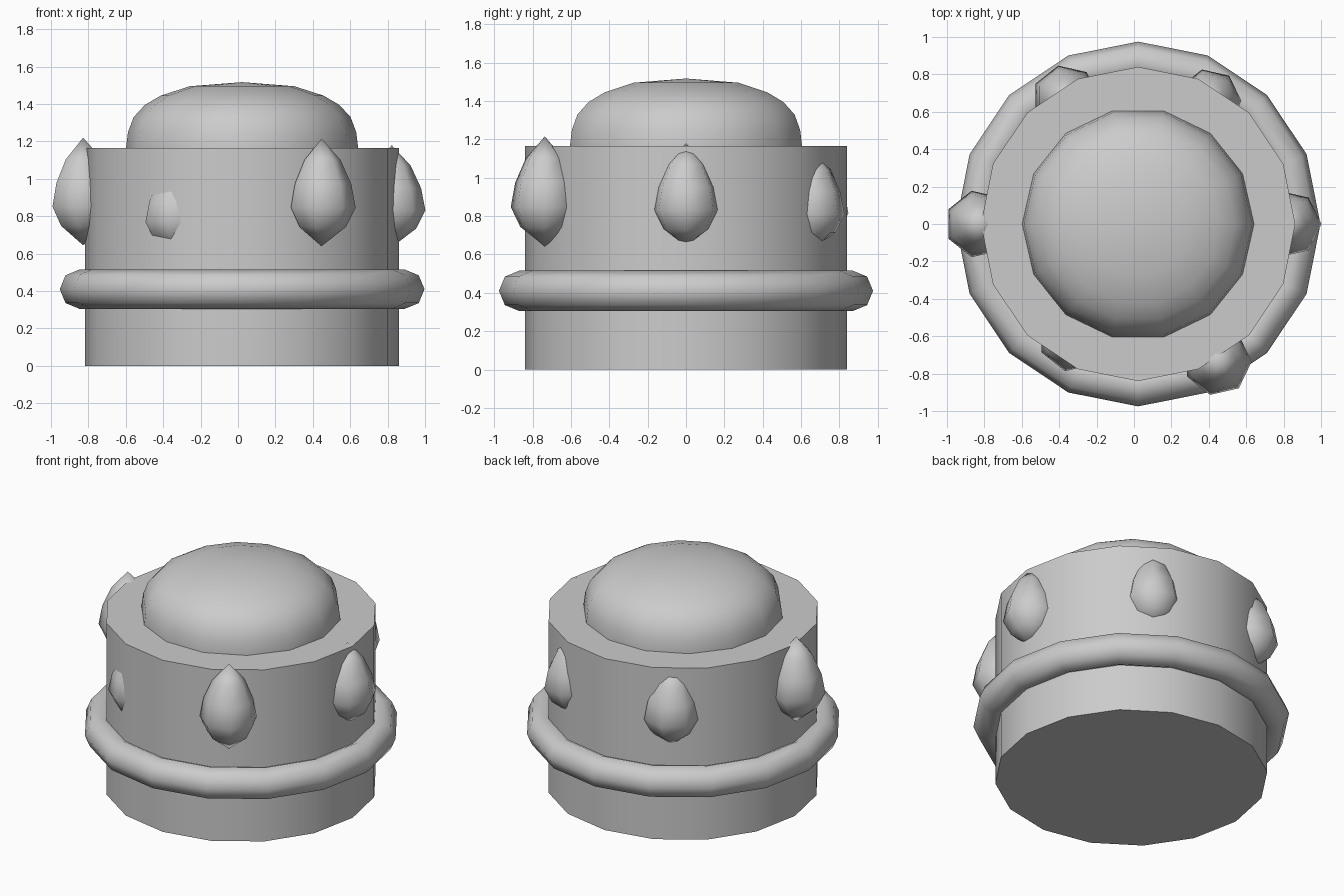
import bpy, bmesh, math

if "Cube" in bpy.data.objects:
    bpy.data.objects.remove(bpy.data.objects["Cube"])

CX = 0.022  # the turned parts share a slightly offset axis

grey = bpy.data.materials.new("plain grey")
grey.diffuse_color = (0.6, 0.6, 0.6, 1)
grey.use_nodes = True
grey.node_tree.nodes["Principled BSDF"].inputs["Base Color"].default_value = grey.diffuse_color


def lathe(name, profile, sides, loc, closed=False, crease=180):
    """Revolve (radius, z) points; radius 0 gives a pole."""
    bm = bmesh.new()
    rings = []
    for r, z in profile:
        if r == 0:
            rings.append([bm.verts.new((0, 0, z))] * sides)
        else:
            rings.append([bm.verts.new((r * math.cos(2 * math.pi * i / sides),
                                        r * math.sin(2 * math.pi * i / sides), z))
                          for i in range(sides)])
    pairs = list(zip(rings, rings[1:]))
    if closed:
        pairs.append((rings[-1], rings[0]))
    for a, b in pairs:
        for i in range(sides):
            j = (i + 1) % sides
            bm.faces.new(list(dict.fromkeys((a[i], a[j], b[j], b[i]))))
    if not closed:
        if profile[0][0]:
            bm.faces.new(rings[0][::-1])
        if profile[-1][0]:
            bm.faces.new(rings[-1])
    bmesh.ops.recalc_face_normals(bm, faces=bm.faces)
    for f in bm.faces:
        f.smooth = True
    for e in bm.edges:
        if len(e.link_faces) == 2 and e.calc_face_angle() > math.radians(crease):
            e.smooth = False
    mesh = bpy.data.meshes.new(name)
    bm.to_mesh(mesh)
    bm.free()
    mesh.materials.append(grey)
    obj = bpy.data.objects.new(name, mesh)
    obj.location = loc
    bpy.context.collection.objects.link(obj)
    return obj


# Drum body
lathe("body", [(0.84, 0), (0.84, 1.165)], 16, (CX, 0, 0), crease=40)

# Rounded band around the body
band = [(0.87 + 0.105 * math.cos(k * math.pi / 4),
         0.41 + 0.105 * math.sin(k * math.pi / 4)) for k in range(8)]
lathe("band", band, 16, (CX, 0, 0), closed=True)

# Dome on top
dome = [(0.62, 1.10), (0.62, 1.17), (0.61, 1.25), (0.58, 1.33), (0.52, 1.395),
        (0.435, 1.445), (0.28, 1.495), (0, 1.517)]
lathe("dome", dome, 14, (CX, 0, 0), crease=70)

# Teardrop studs, sunk to different depths: angle, distance, bottom, height, width
drop = [(0, 0), (0.72, 0.18), (1.0, 0.36), (0.87, 0.58), (0.56, 0.80), (0, 1)]
for a, dist, base, h, w in [(0, 0.80, 0.635, 0.545, 0.18), (60, 0.76, 0.62, 0.53, 0.172),
                            (120, 0.775, 0.62, 0.54, 0.18), (180, 0.85, 0.645, 0.575, 0.182),
                            (240, 0.70, 0.585, 0.51, 0.185), (300, 0.85, 0.64, 0.575, 0.182)]:
    t = math.radians(a)
    lathe(f"stud_{a}", [(r * w, z * h) for r, z in drop], 7,
          (CX + dist * math.cos(t), dist * math.sin(t), base))
